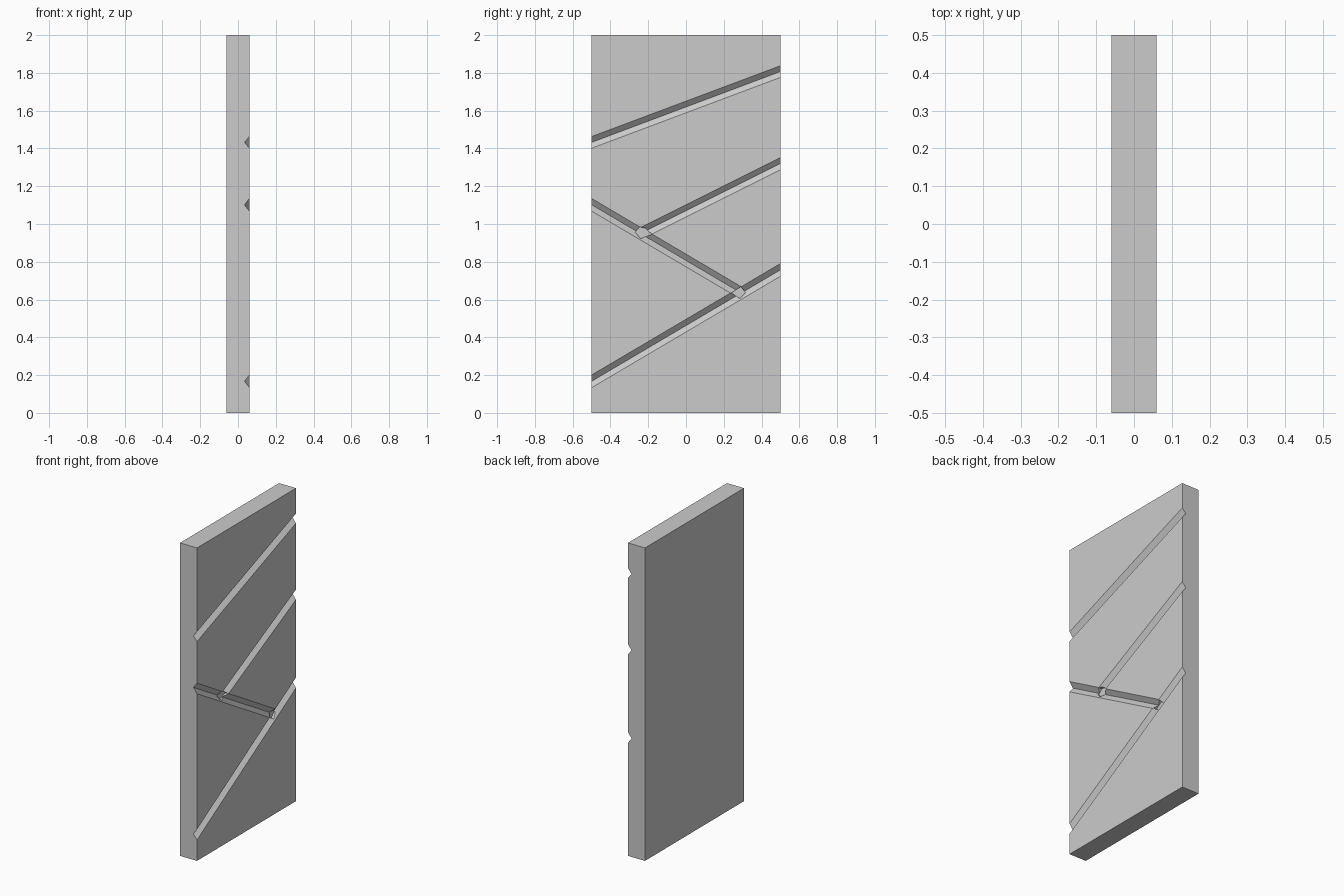
import bpy
import bmesh
from mathutils import Vector

if "Cube" in bpy.data.objects:
    bpy.data.objects.remove(bpy.data.objects["Cube"])

FACE_X, FLOOR_X = 0.06, 0.035   # front surface and groove bottom


def prism(name, ring_a, ring_b):
    """Closed solid between two matching rings of points."""
    bm = bmesh.new()
    a = [bm.verts.new(p) for p in ring_a]
    b = [bm.verts.new(p) for p in ring_b]
    n = len(a)
    bm.faces.new(a)
    bm.faces.new(b[::-1])
    for i in range(n):
        bm.faces.new((a[i], b[i], b[(i + 1) % n], a[(i + 1) % n]))
    bmesh.ops.recalc_face_normals(bm, faces=bm.faces[:])
    mesh = bpy.data.meshes.new(name)
    bm.to_mesh(mesh)
    bm.free()
    obj = bpy.data.objects.new(name, mesh)
    bpy.context.collection.objects.link(obj)
    return obj


def groove(start, end, half=0.029):
    """V-shaped cutter running along a line on the +x face."""
    s, e = Vector((0, *start)), Vector((0, *end))
    d = (e - s).normalized()
    side = Vector((0, -d.z, d.y))
    rise = FACE_X - FLOOR_X
    profile = [(FLOOR_X, 0), (FLOOR_X + 2 * rise, 2 * half), (FLOOR_X + 2 * rise, -2 * half)]
    rings = [[p + Vector((x, 0, 0)) + side * w for x, w in profile] for p in (s, e)]
    return prism("groove_cutter", *rings)


def pocket(points):
    """Flat-bottomed pit where grooves meet."""
    return prism("pocket_cutter", [(FLOOR_X, y, z) for y, z in points],
                 [(0.1, y, z) for y, z in points])


def on_line(y, z0, z1):
    """Point on a line given by its heights at y = -0.5 and y = 0.5."""
    return (y, z0 + (z1 - z0) * (y + 0.5))


# slab
rect = [(-0.5, 0), (0.5, 0), (0.5, 2), (-0.5, 2)]
slab = prism("slab", [(-FACE_X, y, z) for y, z in rect], [(FACE_X, y, z) for y, z in rect])

# diagonal grooves: start y, end y, heights at the two side edges
lines = [(-0.6, 0.6, 1.432, 1.807), (-0.225, 0.6, 0.82, 1.32),
         (-0.6, 0.28, 1.102, 0.512), (-0.6, 0.6, 0.167, 0.757)]
cutters = [groove(on_line(a, z0, z1), on_line(b, z0, z1)) for a, b, z0, z1 in lines]

# pits at the two junctions
cutters.append(pocket([(-0.27, 0.957), (-0.24, 0.923), (-0.18, 0.945), (-0.215, 0.978), (-0.245, 0.984)]))
cutters.append(pocket([(0.24, 0.635), (0.285, 0.605), (0.315, 0.637), (0.29, 0.668)]))

# carve the slab
bpy.context.view_layer.objects.active = slab
for cutter in cutters:
    cutter.hide_render = True
    mod = slab.modifiers.new("carve", 'BOOLEAN')
    mod.operation = 'DIFFERENCE'
    mod.solver = 'EXACT'
    mod.object = cutter
    bpy.ops.object.modifier_apply(modifier=mod.name)
    bpy.data.objects.remove(cutter)
